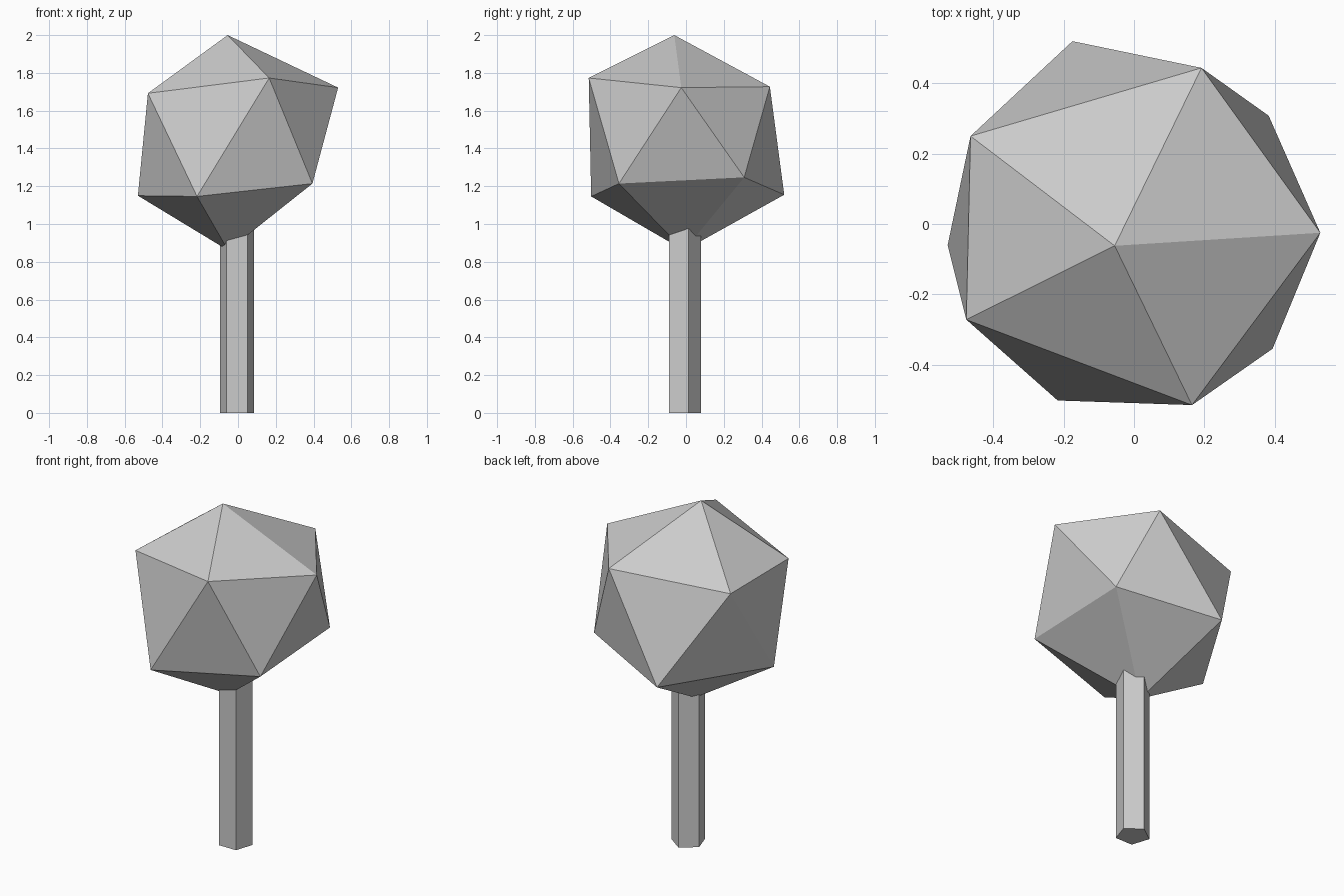
import bpy, bmesh

if "Cube" in bpy.data.objects:
    bpy.data.objects.remove(bpy.data.objects["Cube"])

# Trunk: straight five-sided post running up into the crown
bpy.ops.mesh.primitive_cylinder_add(vertices=5, radius=0.094, depth=1.1,
                                    location=(-0.005, -0.015, 0.55))
trunk = bpy.context.object
trunk.name = "trunk"

# Crown: irregular icosahedron made of two staggered rings and two tips
top, bottom = (-0.055, -0.062, 2.0), (-0.052, -0.01, 0.86)
upper = [(0.53, -0.025, 1.722), (0.192, 0.444, 1.727), (-0.465, 0.25, 1.68),
         (-0.477, -0.272, 1.692), (0.165, -0.515, 1.773)]
lower = [(0.383, 0.308, 1.247), (-0.175, 0.52, 1.155), (-0.53, -0.06, 1.15),
         (-0.217, -0.502, 1.146), (0.394, -0.355, 1.214)]

bm = bmesh.new()
t, b = bm.verts.new(top), bm.verts.new(bottom)
up = [bm.verts.new(p) for p in upper]
lo = [bm.verts.new(p) for p in lower]
for i in range(5):
    j = (i + 1) % 5
    bm.faces.new((t, up[i], up[j]))
    bm.faces.new((up[i], lo[i], up[j]))
    bm.faces.new((lo[i], lo[j], up[j]))
    bm.faces.new((b, lo[j], lo[i]))
bmesh.ops.recalc_face_normals(bm, faces=bm.faces)
mesh = bpy.data.meshes.new("crown")
bm.to_mesh(mesh)
bm.free()
bpy.context.collection.objects.link(bpy.data.objects.new("crown", mesh))
